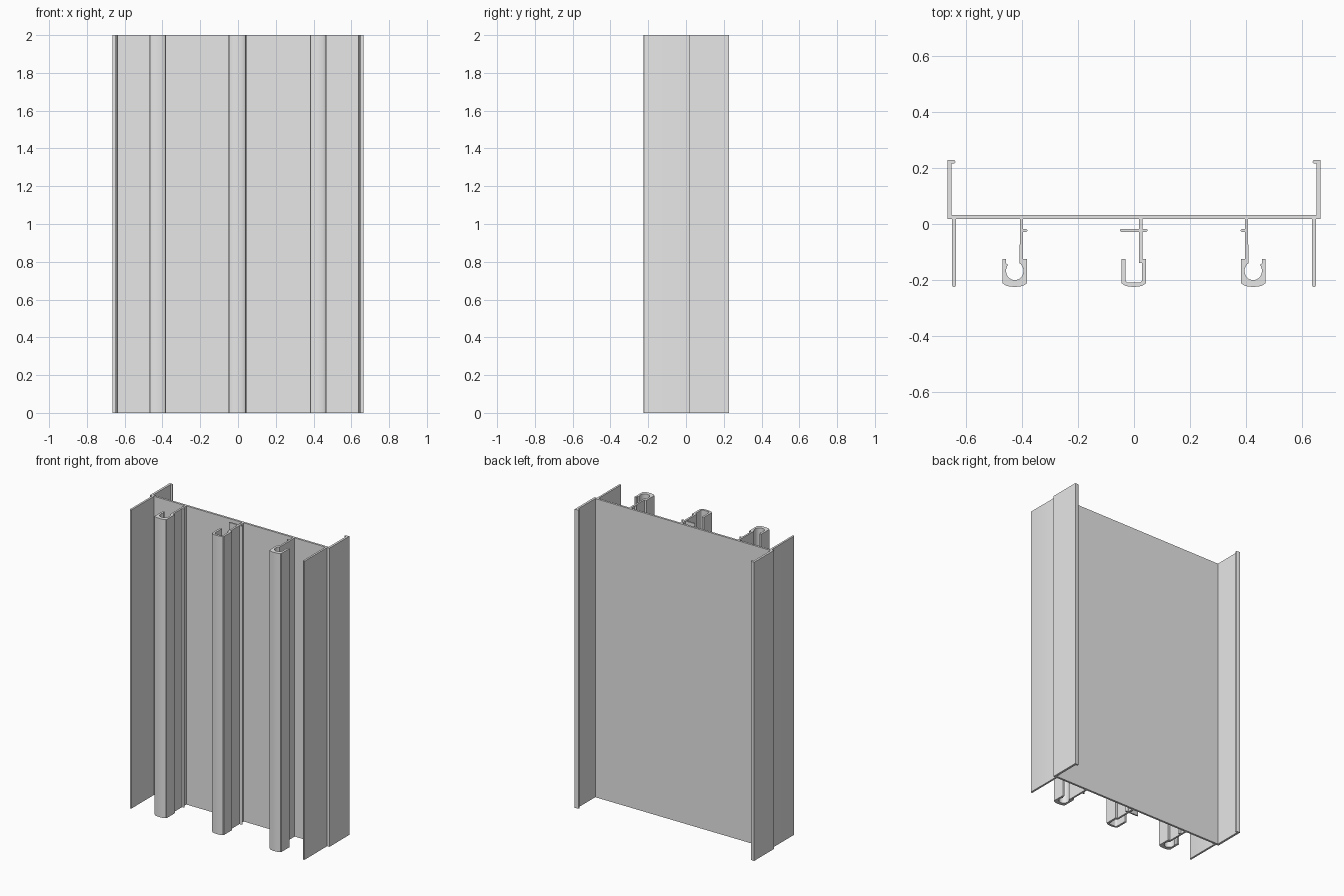
import bpy, bmesh
from math import sin, cos, radians, pi

HEIGHT = 2.0
WEB_FRONT, WEB_BACK = 0.018, 0.032

cube = bpy.data.objects.get("Cube")
if cube:
    bpy.data.objects.remove(cube, do_unlink=True)

metal = bpy.data.materials.new("light grey metal")
metal.use_nodes = True
grey = (0.8, 0.8, 0.8, 1)
metal.diffuse_color = grey
metal.node_tree.nodes["Principled BSDF"].inputs["Base Color"].default_value = grey


def arc(cx, cy, rx, ry, start, end, steps):
    """Points on an elliptical arc, angles in degrees."""
    angles = [radians(start + (end - start) * i / steps) for i in range(steps + 1)]
    return [(cx + rx * cos(a), cy + ry * sin(a)) for a in angles]


def extrude(name, outline, side=1):
    """Extrude a plan outline to full height; side=-1 mirrors it in x."""
    bm = bmesh.new()
    base = bm.faces.new([bm.verts.new((x * side, y, 0)) for x, y in outline])
    top = bmesh.ops.extrude_face_region(bm, geom=[base])["geom"]
    moved = [v for v in top if isinstance(v, bmesh.types.BMVert)]
    bmesh.ops.translate(bm, vec=(0, 0, HEIGHT), verts=moved)
    bmesh.ops.recalc_face_normals(bm, faces=bm.faces)
    mesh = bpy.data.meshes.new(name)
    bm.to_mesh(mesh)
    bm.free()
    mesh.materials.append(metal)
    obj = bpy.data.objects.new(name, mesh)
    bpy.context.collection.objects.link(obj)
    bpy.ops.object.select_all(action="DESELECT")
    obj.select_set(True)
    bpy.context.view_layer.objects.active = obj
    bpy.ops.object.shade_smooth_by_angle(angle=radians(30))
    return obj


def nib(root, tip, direction):
    """Thin fin with a rounded tip, leaving a stem at x = root."""
    r = 0.005
    pts = [(root, -0.018)] + arc(tip - direction * r, -0.023, direction * r, r, 90, -90, 6)
    return pts + [(root, -0.028)]


# Flat web joining the side flanges
extrude("web_plate", [(-0.65, WEB_FRONT), (0.65, WEB_FRONT), (0.65, WEB_BACK), (-0.65, WEB_BACK)])

for side, label in ((1, "left"), (-1, "right")):
    # Rear flange with an inward lip
    rear = [(0.665, WEB_FRONT), (0.665, 0.228), (0.643, 0.228)]
    rear += arc(0.643, 0.2215, 0.0065, 0.0065, 90, 270, 6)[1:]
    rear += [(0.65, 0.215), (0.65, WEB_FRONT)]
    extrude(label + "_rear_flange", rear, side)

    # Front flange with a rounded edge
    front = [(0.648, WEB_FRONT), (0.635, WEB_FRONT)]
    front += arc(0.6415, -0.218, 0.0065, 0.0065, 180, 360, 6)
    extrude(label + "_front_flange", front, side)

    # Stem ending in a round-bored screw channel
    channel = [(0.395, WEB_FRONT)] + nib(0.395, 0.38, -1)
    channel += [(0.395, -0.125), (0.381, -0.125), (0.381, -0.212)]
    channel += arc(0.425, -0.212, 0.04, 0.012, 180, 360, 10)
    channel += [(0.469, -0.212), (0.469, -0.125), (0.457, -0.125), (0.457, -0.14)]
    channel += arc(0.425, -0.167, 0.031, 0.033, 40, -235, 24)
    channel += [(0.407, WEB_FRONT)]
    extrude(label + "_screw_channel", channel, side)

# Centre stem with a cross fin and a square-sided channel
centre = [(0.017, WEB_FRONT)] + nib(0.017, -0.05, -1)
centre += [(0.017, -0.138), (0.029, -0.14)]
centre += arc(0.017, -0.197, 0.012, 0.012, 0, -90, 5)
centre += arc(-0.019, -0.197, 0.012, 0.012, 270, 180, 5)
centre += [(-0.031, -0.125), (-0.045, -0.125), (-0.045, -0.212)]
centre += arc(-0.001, -0.212, 0.04, 0.012, 180, 360, 10)
centre += [(0.043, -0.212), (0.043, -0.125), (0.03, -0.125)]
centre += list(reversed(nib(0.03, 0.048, 1))) + [(0.03, WEB_FRONT)]
extrude("centre_channel", centre)
